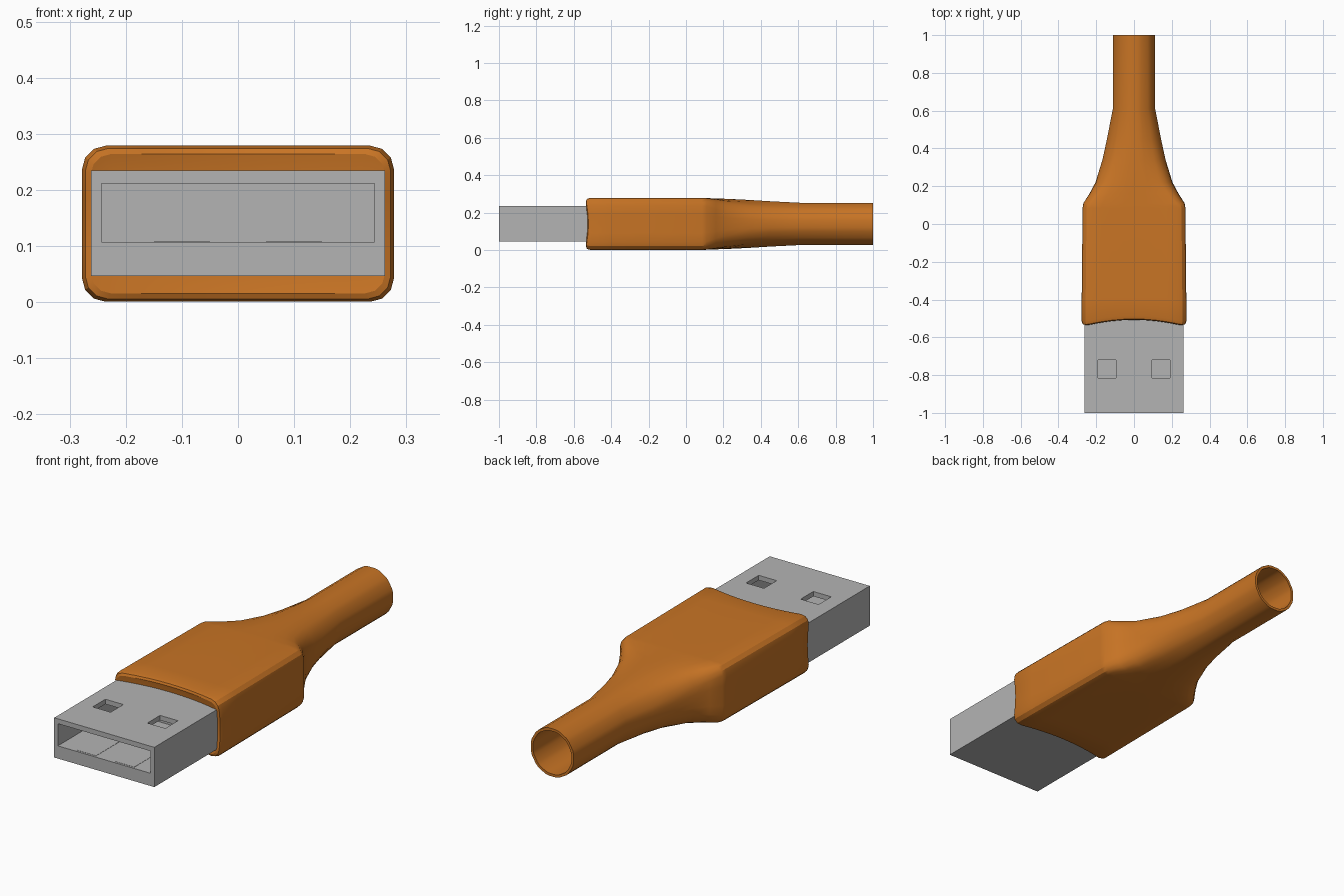
import bpy, bmesh, math

if "Cube" in bpy.data.objects:
    bpy.data.objects.remove(bpy.data.objects["Cube"])

ZC = 0.14  # height of the centre axis


def material(name, rgb):
    m = bpy.data.materials.new(name)
    m.diffuse_color = (*rgb, 1)
    m.use_nodes = True
    m.node_tree.nodes["Principled BSDF"].inputs["Base Color"].default_value = m.diffuse_color
    return m


ORANGE = material("orange rubber", (0.578, 0.175, 0.018))
GREY = material("grey metal", (0.456, 0.456, 0.456))


def box(name, x0, x1, y0, y1, z0, z1, mat):
    bpy.ops.mesh.primitive_cube_add(size=1, location=((x0 + x1) / 2, (y0 + y1) / 2, (z0 + z1) / 2))
    ob = bpy.context.object
    ob.name = name
    ob.scale = (x1 - x0, y1 - y0, z1 - z0)
    bpy.ops.object.transform_apply(location=True, rotation=False, scale=True)
    ob.data.materials.append(mat)
    return ob


def cut(target, cutter):
    mod = target.modifiers.new("cut", 'BOOLEAN')
    mod.operation = 'DIFFERENCE'
    mod.solver = 'EXACT'
    mod.object = cutter
    bpy.context.view_layer.objects.active = target
    bpy.ops.object.modifier_apply(modifier=mod.name)
    bpy.data.objects.remove(cutter)


# Metal plug with its socket opening and two latch holes
plug = box("metal_plug", -0.262, 0.262, -1.0, -0.40, 0.047, 0.235, GREY)
cut(plug, box("socket_cutter", -0.243, 0.243, -1.1, -0.55, 0.107, 0.212, GREY))
for s in (-1, 1):
    cut(plug, box("latch_cutter", s * 0.143 - 0.047, s * 0.143 + 0.047, -0.815, -0.72, 0.18, 0.3, GREY))

# Flat contact strips on the socket floor
for x in (-0.1, 0.1):
    box("contact_strip", x - 0.05, x + 0.05, -0.99, -0.56, 0.105, 0.108, GREY)


# Cross-sections: a rounded rectangle blended into a twelve-sided tube
def rounded_rect(w, h, r):
    pts = []
    for q, (sx, sz) in enumerate(((1, 1), (-1, 1), (-1, -1), (1, -1))):
        for k in range(4):
            a = math.radians(90 * q + 30 * k)
            pts.append((sx * (w - r) + r * math.cos(a), sz * (h - r) + r * math.sin(a)))
        # extra points along the flat side that follows this corner
        n = 7 if q % 2 == 0 else 3
        a = pts[-1]
        b = (-a[0], a[1]) if q % 2 == 0 else (a[0], -a[1])
        for k in range(1, n + 1):
            t = k / (n + 1)
            pts.append((a[0] + (b[0] - a[0]) * t, a[1] + (b[1] - a[1]) * t))
    return pts


def tube_polygon(w, h, reference):
    pts = []
    n = len(reference)
    for i in range(n):
        # start index 0 lies just above the +x axis, side points sit around it
        a = 2 * math.pi * (i + 2) / n
        d = 1 / math.cos((a + math.pi / 12) % (math.pi / 6) - math.pi / 12)
        pts.append((w * d * math.cos(a), h * d * math.sin(a)))
    return pts


def section(w, h, r, blend):
    rect = rounded_rect(w, h, r)
    tube = tube_polygon(w, h, rect)
    return [(p[0] + (q[0] - p[0]) * blend, p[1] + (q[1] - p[1]) * blend) for p, q in zip(rect, tube)]


# y, half width, half height, corner radius, tube blend, hollow of the front edge
rings = [
    (-0.548, 0.235, 0.080, 0.02, 0, 1),
    (-0.548, 0.262, 0.124, 0.035, 0, 1),
    (-0.541, 0.272, 0.134, 0.040, 0, 1),
    (-0.522, 0.278, 0.139, 0.042, 0, 1),
    (-0.400, 0.277, 0.139, 0.042, 0, 0),
    (0.085, 0.272, 0.139, 0.042, 0, 0),
    (0.110, 0.268, 0.138, 0.042, 0.03, 0),
    (0.160, 0.236, 0.136, 0.050, 0.20, 0),
    (0.220, 0.204, 0.134, 0.060, 0.40, 0),
    (0.340, 0.167, 0.128, 0.070, 0.72, 0),
    (0.450, 0.143, 0.121, 0.080, 0.90, 0),
    (0.610, 0.112, 0.113, 0.090, 1, 0),
    (1.000, 0.112, 0.113, 0.090, 1, 0),
    (1.000, 0.100, 0.101, 0.090, 1, 0),
    (0.550, 0.100, 0.101, 0.090, 1, 0),
]

# Moulded grip, strain relief and hollow cable sleeve
bm = bmesh.new()
loops = []
for y, w, h, r, blend, hollow in rings:
    loop = []
    for x, z in section(w, h, r, blend):
        dip = 0.037 * (1 - (x / 0.278) ** 2) + 0.018 * (1 - (z / 0.139) ** 2)
        loop.append(bm.verts.new((x, y + hollow * dip, ZC + z)))
    loops.append(loop)
for a, b in zip(loops, loops[1:]):
    for i in range(len(a)):
        j = (i + 1) % len(a)
        bm.faces.new((a[i], a[j], b[j], b[i]))
bm.faces.new(loops[0])
bm.faces.new(loops[-1])
bmesh.ops.recalc_face_normals(bm, faces=bm.faces)
mesh = bpy.data.meshes.new("grip_and_sleeve")
bm.to_mesh(mesh)
bm.free()
mesh.materials.append(ORANGE)
grip = bpy.data.objects.new("grip_and_sleeve", mesh)
bpy.context.collection.objects.link(grip)
bpy.ops.object.select_all(action='DESELECT')
grip.select_set(True)
bpy.context.view_layer.objects.active = grip
bpy.ops.object.shade_smooth_by_angle(angle=math.radians(28))
